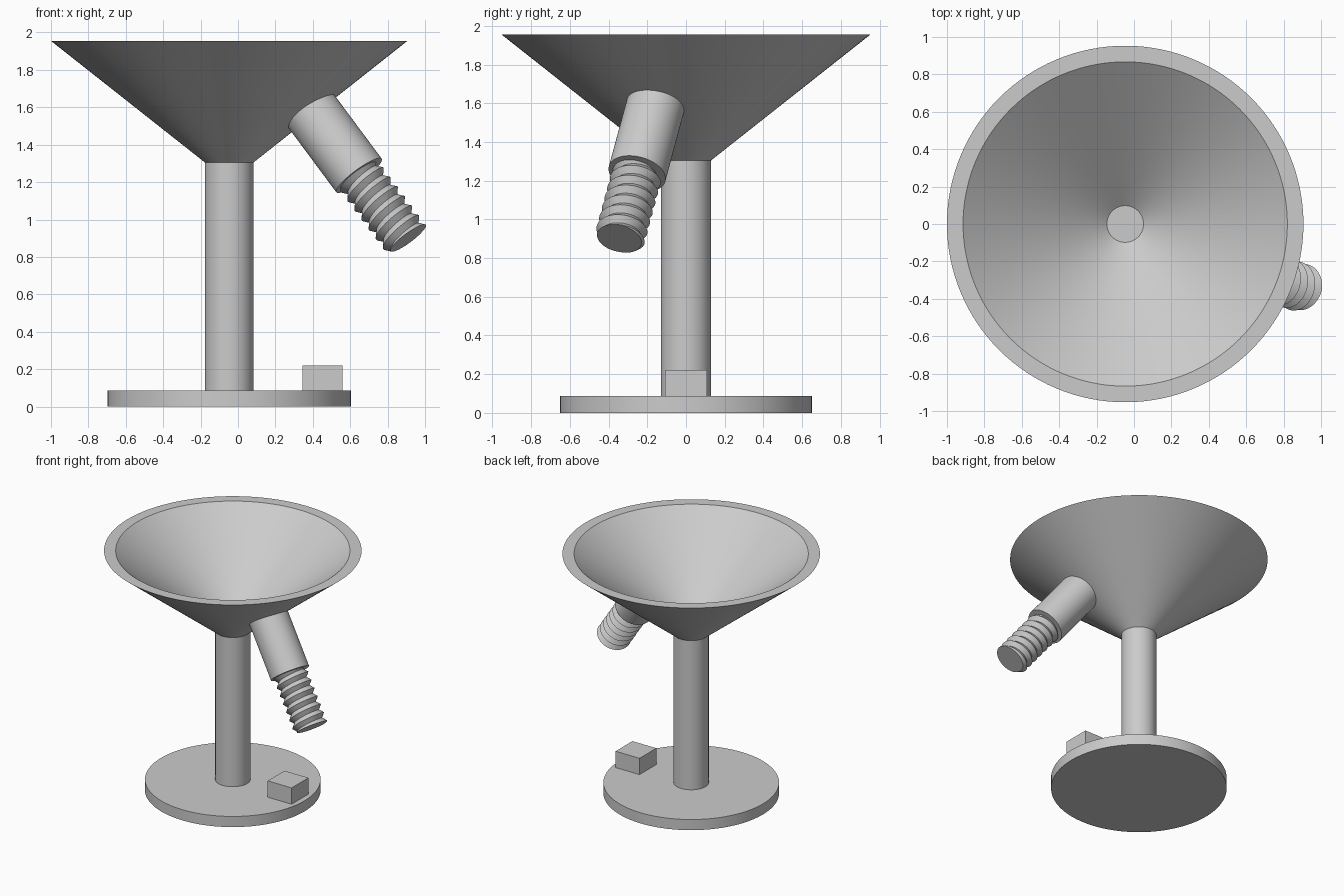
import bpy, bmesh, math
from mathutils import Vector

if "Cube" in bpy.data.objects:
    bpy.data.objects.remove(bpy.data.objects["Cube"])

CX = -0.047           # axis of stand, stem and funnel
SEG = 128

grey = bpy.data.materials.new("plain grey")
grey.diffuse_color = (0.6, 0.6, 0.6, 1)
grey.use_nodes = True
grey.node_tree.nodes["Principled BSDF"].inputs["Base Color"].default_value = grey.diffuse_color


def finish(bm, name):
    bmesh.ops.remove_doubles(bm, verts=bm.verts, dist=1e-5)
    bmesh.ops.recalc_face_normals(bm, faces=bm.faces)
    me = bpy.data.meshes.new(name)
    bm.to_mesh(me)
    bm.free()
    me.materials.append(grey)
    ob = bpy.data.objects.new(name, me)
    bpy.context.collection.objects.link(ob)
    bpy.ops.object.select_all(action='DESELECT')
    ob.select_set(True)
    bpy.context.view_layer.objects.active = ob
    bpy.ops.object.shade_smooth_by_angle(angle=math.radians(30))
    return ob


def lathe(name, profile, seg=SEG):
    """Closed solid turned around z from (radius, height) points."""
    bm = bmesh.new()
    rings = [[bm.verts.new((r * math.cos(2 * math.pi * j / seg),
                            r * math.sin(2 * math.pi * j / seg), z))
              for j in range(seg)] for r, z in profile]
    for a, b in zip(rings, rings[1:]):
        for j in range(seg):
            k = (j + 1) % seg
            bm.faces.new((a[j], a[k], b[k], b[j]))
    bm.faces.new(rings[0])
    bm.faces.new(rings[-1])
    return finish(bm, name)


def thread(name, root, crest, pitch, length, seg=64):
    """Helical V thread along +z with flat ends."""
    bm = bmesh.new()

    def radius(t, turn):
        f = (t / pitch - turn) % 1.0
        return root + (crest - root) * (1 - abs(2 * f - 1))

    n = int(2 * length / pitch) + 4
    cols = []
    for j in range(seg + 1):
        turn, col = j / seg, []
        a = 2 * math.pi * turn
        for k in range(-3, n):
            t = min(max(pitch * (k / 2 + turn), 0), length)
            r = radius(t, turn)
            col.append(bm.verts.new((r * math.cos(a), r * math.sin(a), t)))
        cols.append(col)
    for a, b in zip(cols, cols[1:]):
        for k in range(len(a) - 1):
            bm.faces.new((a[k], b[k], b[k + 1], a[k + 1]))
    for end in (0, -1):
        bm.faces.new([c[end] for c in cols[:-1]])
    return finish(bm, name)


# Stand: round base plate and stem
base = lathe("base_plate", [(0.65, 0), (0.65, 0.087)])
stem = lathe("stem", [(0.13, 0.08), (0.13, 1.305)])

# Hollow funnel bowl with a small flat floor
bowl = lathe("funnel_bowl", [(0.13, 1.305), (0.953, 1.955),
                             (0.867, 1.955), (0.098, 1.348)])
for ob in (base, stem, bowl):
    ob.location.x = CX

# Small block resting on the base plate
bm = bmesh.new()
bmesh.ops.create_cube(bm, size=1)
bmesh.ops.scale(bm, verts=bm.verts, vec=(0.216, 0.216, 0.135))
block = finish(bm, "base_block")
block.location = (0.452, 0, 0.153)

# Side arm standing square to the bowl wall: collar, then threaded end
yaw = math.radians(-20)
direction = Vector((0.62 * math.cos(yaw), 0.62 * math.sin(yaw), -0.784)).normalized()
root_point = Vector((CX + 0.47 * math.cos(yaw), 0.47 * math.sin(yaw), 1.575))
collar = lathe("arm_collar", [(0.151, -0.03), (0.151, 0.433)], 96)
screw = thread("arm_thread", 0.104, 0.131, 0.065, 0.436)
for ob, offset in ((collar, 0), (screw, 0.432)):
    ob.rotation_mode = 'QUATERNION'
    ob.rotation_quaternion = direction.to_track_quat('Z', 'Y')
    ob.location = root_point + direction * offset
